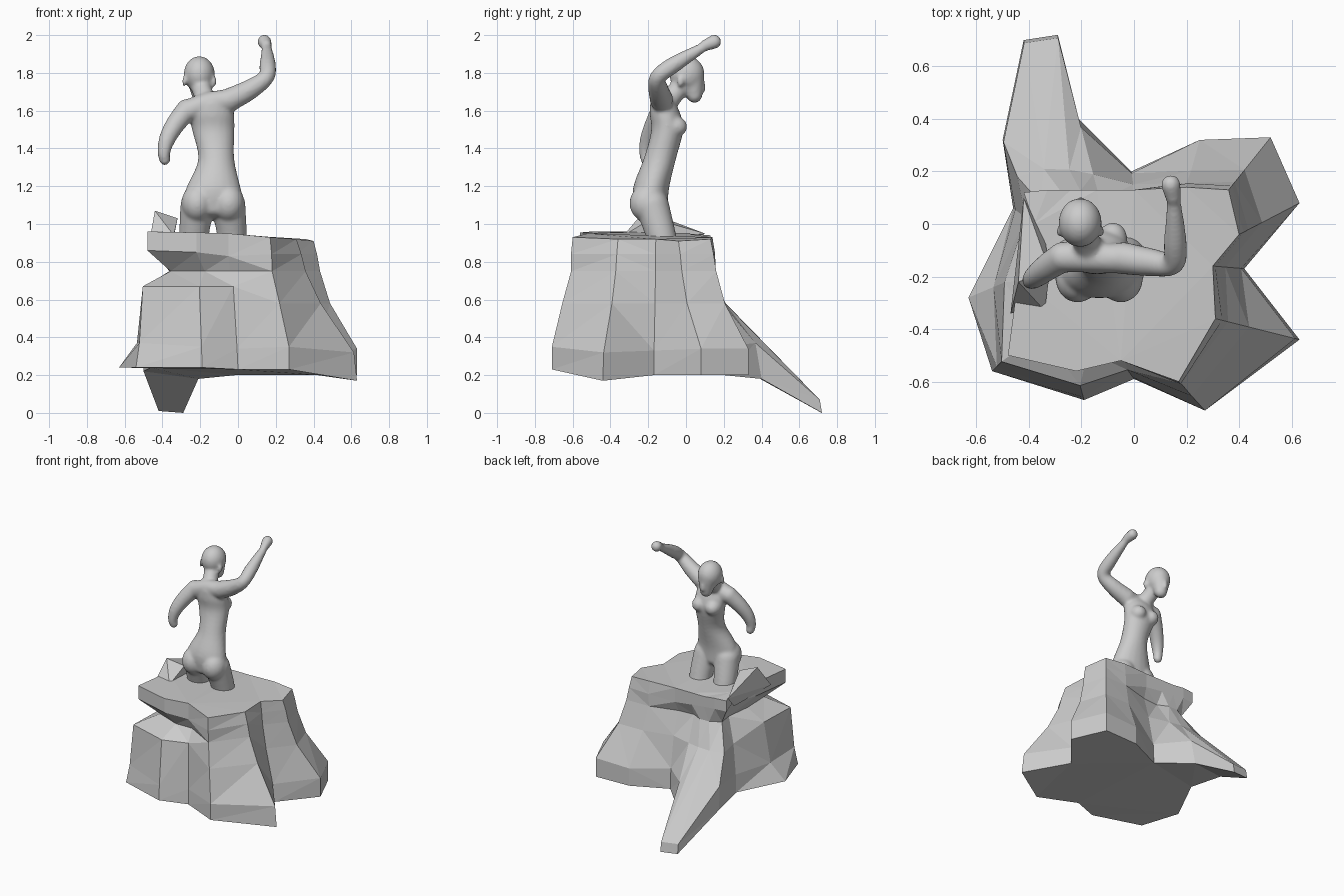
import bpy, bmesh
from mathutils import Vector, Matrix

if "Cube" in bpy.data.objects:
    bpy.data.objects.remove(bpy.data.objects["Cube"])


def finish(bm, name):
    bmesh.ops.recalc_face_normals(bm, faces=bm.faces)
    mesh = bpy.data.meshes.new(name)
    bm.to_mesh(mesh)
    bm.free()
    obj = bpy.data.objects.new(name, mesh)
    bpy.context.collection.objects.link(obj)
    return obj


# --- Rock: columns running around the block, from foot to plateau ---
foot = [(.63, .08, .20), (.52, .33, .20), (.25, .32, .20), (-.01, .20, .20),
        (-.21, .40, .18), (-.29, .72, .00), (-.42, .70, .01), (-.50, .32, .22),
        (-.46, .06, .24), (-.63, -.28, .24), (-.54, -.56, .24), (-.19, -.67, .24),
        (.00, -.59, .23), (.27, -.71, .23), (.63, -.44, .17), (.42, -.17, .20)]
rim = [(.40, -.04, .91), (.36, .13, .92), (.20, .14, .93), (.00, .13, .93),
       (-.14, .13, .93), (-.24, .13, .93), (-.33, .13, .94), (-.42, .12, .94),
       (-.38, .00, .95), (-.44, -.20, .96), (-.48, -.50, .96), (-.22, -.56, .955),
       (-.05, -.52, .95), (.17, -.60, .93), (.31, -.36, .92), (.30, -.16, .92)]
# per column: lean at shoulder, lean at middle, depth of undercut, shoulder height
form = [(0, .62, 0, .14), (0, .62, 0, .14), (0, .65, .03, .13), (.1, .7, .12, .15),
        (.12, .78, .22, .19), (.02, .87, .22, .07), (.02, .86, .22, .07), (.04, .7, .2, .17),
        (.1, .6, .15, .13), (.5, .72, .25, .13), (.3, .6, .3, .13), (.1, .5, .24, .11),
        (.1, .5, .14, .11), (0, .5, .02, .12), (.05, .6, 0, .15), (.1, .6, 0, .13)]

bm = bmesh.new()
cols = []
for f, r, (lean, mid, cut, lift) in zip(foot, rim, form):
    f, r = Vector(f), Vector(r)
    axis = Vector((-.05, -.2, 0))

    def at(t, z, inset=0):
        p = f.lerp(r, t).lerp(axis, inset)
        return bm.verts.new((p.x, p.y, z))
    split = cut > .1          # columns where the top slab overhangs
    front = split and r.y < -.1
    cols.append([bm.verts.new(f), at(lean, f.z + lift),
                 at(mid, .67 if front else .58), at(.85, .75, cut),
                 at(1 if split else .92, .86 - .12 * max(0, r.x + .3) if split else .84),
                 bm.verts.new(r)])
for a, b in zip(cols, cols[1:] + cols[:1]):
    for k in range(5):
        bm.faces.new((a[k], b[k], b[k + 1], a[k + 1]))
bm.faces.new([c[-1] for c in cols])
bm.faces.new([c[0] for c in cols][::-1])
bmesh.ops.recalc_face_normals(bm, faces=bm.faces)
bmesh.ops.triangulate(bm, faces=bm.faces)
finish(bm, "rock_base")

# Raised shard beside the hip
bm = bmesh.new()
for p in [(-.44, -.22, 1.07), (-.32, -.18, 1.03), (-.42, .10, .95), (-.34, -.05, .93),
          (-.47, -.34, .90), (-.34, -.33, .94), (-.40, 0, .85)]:
    bm.verts.new(p)
bmesh.ops.convex_hull(bm, input=bm.verts)
finish(bm, "rock_shard")

# --- Figure: hulls between successive ellipsoids, fused by remeshing ---
fig = bmesh.new()


def spline(pts, n=4):
    """Catmull-Rom through the balls, so the limbs swell and taper smoothly."""
    p = [Vector(q) for q in (pts[0], *pts, pts[-1])]
    out = []
    for a, b, c, d in zip(p, p[1:], p[2:], p[3:]):
        for t in (i / n for i in range(n)):
            out.append(.5 * (2 * b + (c - a) * t + (2 * a - 5 * b + 4 * c - d) * t * t
                             + (3 * b - a - 3 * c + d) * t ** 3))
    return out + [p[-1]]


def chain(*balls):
    """Balls are (x, y, z, r) or (x, y, z, rx, ry, rz)."""
    balls = [b if len(b) == 6 else (*b[:3], b[3], b[3], b[3]) for b in balls]
    if len(balls) > 2:
        balls = spline(balls)
    for pair in (zip(balls, balls[1:]) if len(balls) > 1 else [(balls[0],)]):
        part, hull = bmesh.new(), bmesh.new()
        for b in pair:
            m = Matrix.Translation(b[:3]) @ Matrix.Diagonal((*b[3:], 1))
            bmesh.ops.create_uvsphere(part, u_segments=20, v_segments=12, radius=1, matrix=m)
        res = bmesh.ops.convex_hull(part, input=part.verts)
        junk = {g for g in res["geom_interior"] + res["geom_unused"]
                if isinstance(g, bmesh.types.BMVert)}
        bmesh.ops.delete(part, geom=list(junk), context='VERTS')
        for v in part.verts:   # keep only the clean outer hull
            hull.verts.new(v.co)
        part.free()
        bmesh.ops.convex_hull(hull, input=hull.verts)
        bmesh.ops.recalc_face_normals(hull, faces=hull.faces)
        tmp = bpy.data.meshes.new("tmp")
        hull.to_mesh(tmp)
        hull.free()
        fig.from_mesh(tmp)
        bpy.data.meshes.remove(tmp)


# Torso
chain((-.132, -.185, 1.08, .172, .088, .05), (-.13, -.185, 1.19, .145, .096, .04),
      (-.115, -.14, 1.34, .096, .086, .03), (-.13, -.10, 1.49, .112, .085, .03),
      (-.14, -.11, 1.58, .12, .082, .03), (-.14, -.125, 1.64, .10, .065, .03))
chain((-.25, -.125, 1.605, .06), (-.15, -.13, 1.645, .055), (-.04, -.13, 1.655, .06))
for x in (-.19, -.08):
    chain((x, -.055, 1.515, .055, .062, .055))
# Seat and thighs
for x, foot_x in ((-.215, -.232), (-.05, -.033)):
    chain((x, -.205, 1.11, .085, .095, .10))
    chain((x, -.18, 1.10, .09), (foot_x, -.135, .95, .08), (foot_x, -.11, .84, .078))
# Neck, skull, jaw, nose and ears
chain((-.155, -.12, 1.62, .065), (-.18, -.07, 1.68, .053), (-.20, -.015, 1.74, .055))
chain((-.205, .005, 1.793, .083, .094, .096))
chain((-.205, .03, 1.77, .068, .068, .06), (-.20, .045, 1.682, .044, .042, .042))
chain((-.203, .088, 1.755, .012), (-.202, .091, 1.712, .015))
for s in (-1, 1):
    chain((-.205 + s * .080, -.03, 1.755, .012, .02, .03))
# Raised arm and fist
chain((-.04, -.13, 1.66, .062), (.06, -.145, 1.71, .054), (.148, -.15, 1.775, .043),
      (.157, -.07, 1.84, .044), (.152, .09, 1.935, .026))
chain((.15, .10, 1.945, .03), (.14, .15, 1.965, .038))
# Lowered arm and hand
chain((-.27, -.125, 1.605, .058), (-.33, -.165, 1.53, .052), (-.375, -.20, 1.45, .044),
      (-.392, -.215, 1.38, .034), (-.388, -.21, 1.34, .03))

body = finish(fig, "figure")
rem = body.modifiers.new("fuse", 'REMESH')
rem.mode = 'VOXEL'
rem.voxel_size = .009
rem.use_smooth_shade = True
sm = body.modifiers.new("soften", 'SMOOTH')
sm.factor = .5
sm.iterations = 12
